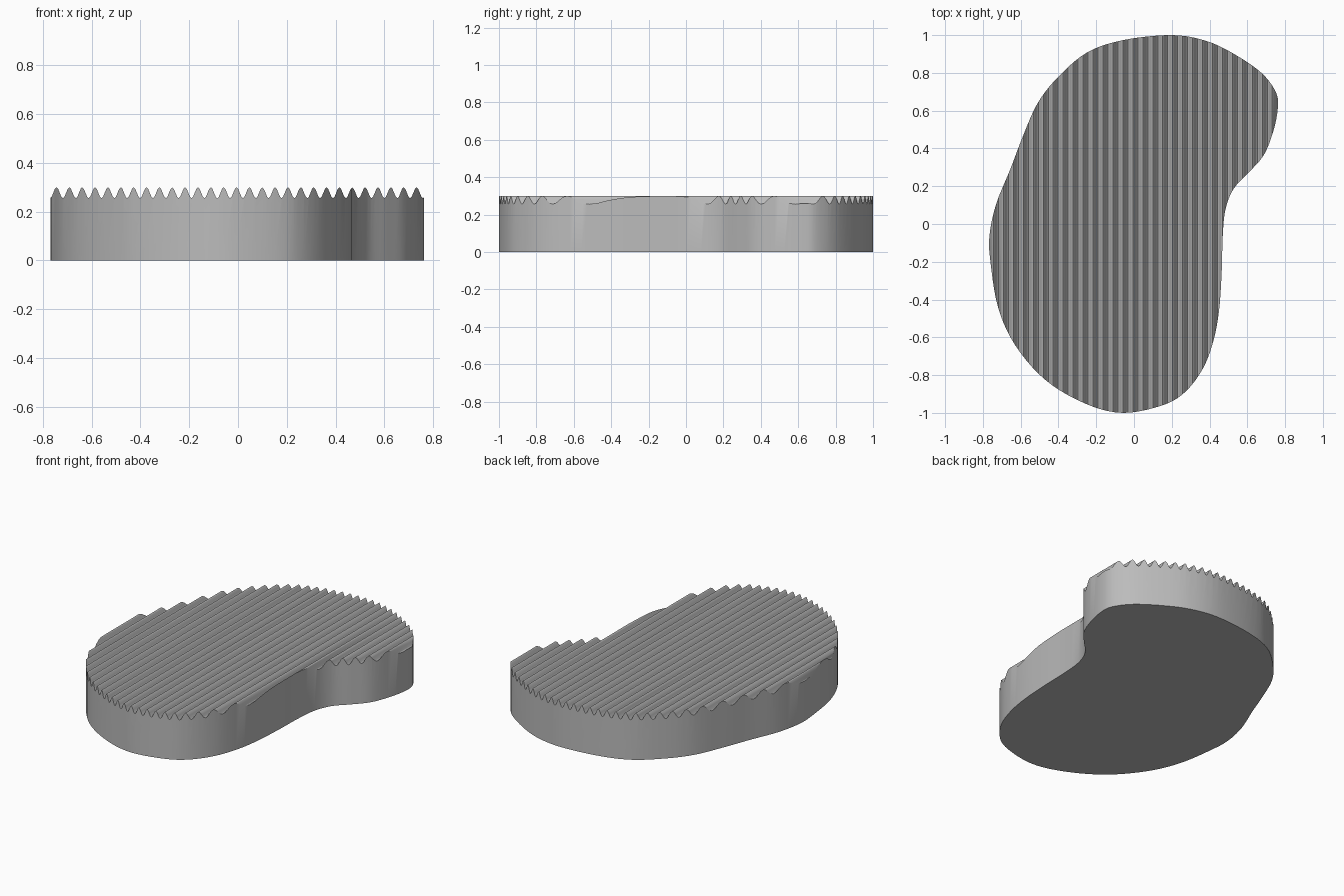
import bpy, bmesh, math
from mathutils import Vector

cube = bpy.data.objects.get("Cube")
if cube:
    bpy.data.objects.remove(cube)

# Plain grey material
grey = bpy.data.materials.new("mid_grey")
grey.use_nodes = True
colour = (0.5, 0.5, 0.5, 1)
grey.diffuse_color = colour
grey.node_tree.nodes["Principled BSDF"].inputs["Base Color"].default_value = colour

# Kidney outline, clockwise from the back
outline = [(.2, 1), (.38, .97), (.53, .9), (.675, .8), (.75, .7), (.762, .62),
           (.74, .5), (.69, .37), (.615, .28), (.53, .19), (.485, .08),
           (.47, -.06), (.464, -.26), (.45, -.46), (.42, -.62), (.365, -.765),
           (.27, -.89), (.15, -.96), (-.06, -1), (-.26, -.95), (-.47, -.825),
           (-.63, -.64), (-.72, -.44), (-.76, -.2), (-.765, -.06), (-.73, .105),
           (-.655, .29), (-.59, .46), (-.51, .64), (-.4, .78), (-.245, .91),
           (-.05, .975)]

PERIOD, STEPS = 0.0527, 8
PHASE, VALLEY, PEAK = -0.006, 0.255, 0.3
STEP = PERIOD / STEPS


def smooth_loop(points, cuts):
    """Closed Catmull-Rom curve through the points."""
    pts = [Vector(p) for p in points]
    n, result = len(pts), []
    for i in range(n):
        a, b, c, d = (pts[(i + k - 1) % n] for k in range(4))
        for j in range(cuts):
            t = j / cuts
            result.append(b + (c - a) * t / 2 + (a * 2 - b * 5 + c * 4 - d) * t * t / 2
                          + (b * 3 - a - c * 3 + d) * t ** 3 / 2)
    return result


def station_height(k):
    return VALLEY + (PEAK - VALLEY) * (1 + math.cos(math.tau * k / STEPS)) / 2


def ridge_height(x):
    """Faceted wave, straight between the cut lines."""
    u = (x - PHASE) / STEP
    k = math.floor(u)
    return station_height(k) + (station_height(k + 1) - station_height(k)) * (u - k)


# Solid slab
bm = bmesh.new()
base = bm.faces.new([bm.verts.new((p.x, p.y, 0)) for p in smooth_loop(outline, 5)])
extruded = bmesh.ops.extrude_face_region(bm, geom=[base], use_keep_orig=True)["geom"]
for v in extruded:
    if isinstance(v, bmesh.types.BMVert):
        v.co.z = PEAK

# Slice the top into strips, then raise it into ridges
reach = math.ceil(0.78 / STEP)
for k in range(-reach, reach + 1):
    x = PHASE + k * STEP
    tops = [f for f in bm.faces if all(v.co.z > 0.1 for v in f.verts)]
    geom = set(tops)
    for f in tops:
        geom.update(f.edges, f.verts)
    bmesh.ops.bisect_plane(bm, geom=list(geom), dist=1e-5,
                           plane_co=(x, 0, 0), plane_no=(1, 0, 0))
for v in bm.verts:
    if v.co.z > 0.1:
        v.co.z = ridge_height(v.co.x)
bmesh.ops.recalc_face_normals(bm, faces=bm.faces)

mesh = bpy.data.meshes.new("ridged_slab")
bm.to_mesh(mesh)
bm.free()
mesh.materials.append(grey)
slab = bpy.data.objects.new("ridged_slab", mesh)
bpy.context.collection.objects.link(slab)
bpy.context.view_layer.objects.active = slab
slab.select_set(True)
bpy.ops.object.shade_smooth_by_angle(angle=math.radians(30))
